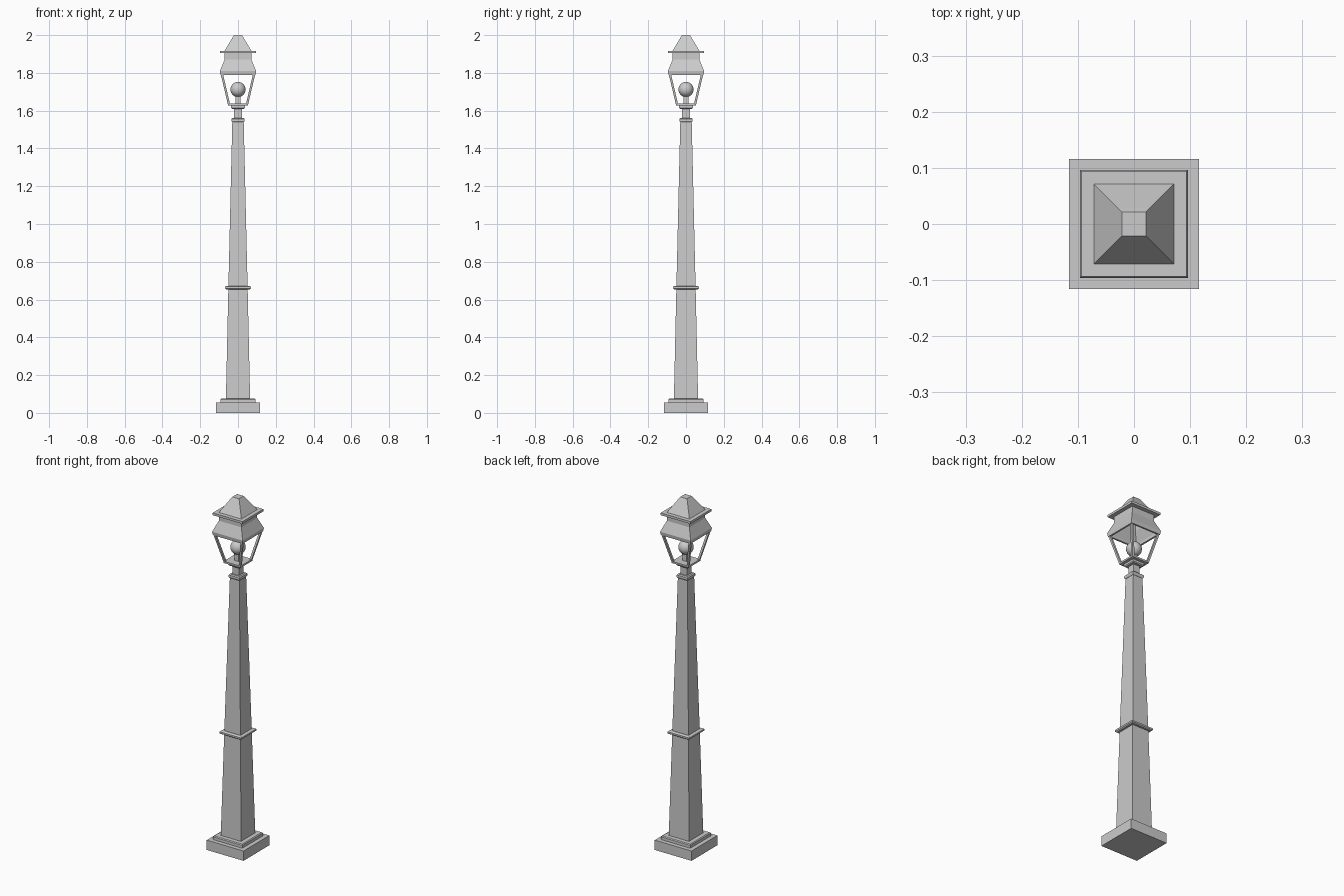
import bpy, bmesh

if "Cube" in bpy.data.objects:
    bpy.data.objects.remove(bpy.data.objects["Cube"])

def square_lathe(name, profile, closed=False):
    """Sweep (half width, z) points around a square; closed=True makes a hollow ring."""
    bm = bmesh.new()
    corners = ((-1, -1), (1, -1), (1, 1), (-1, 1))
    rings = [[bm.verts.new((sx * h, sy * h, z)) for sx, sy in corners] for h, z in profile]
    pairs = list(zip(rings, rings[1:]))
    if closed:
        pairs.append((rings[-1], rings[0]))
    for a, b in pairs:
        for i in range(4):
            j = (i + 1) % 4
            bm.faces.new((a[i], a[j], b[j], b[i]))
    if not closed:
        bm.faces.new(rings[0][::-1])
        bm.faces.new(rings[-1])
    bmesh.ops.recalc_face_normals(bm, faces=bm.faces)
    mesh = bpy.data.meshes.new(name)
    bm.to_mesh(mesh)
    bm.free()
    ob = bpy.data.objects.new(name, mesh)
    bpy.context.collection.objects.link(ob)
    return ob

# Stepped base and tapered post with collars
square_lathe("base", [(0.116, 0), (0.116, 0.056)])
square_lathe("base_step", [(0.092, 0.056), (0.092, 0.072), (0.088, 0.077)])
square_lathe("post", [(0.064, 0.075), (0.051, 0.66), (0.03, 1.55)])
square_lathe("post_collar", [(0.062, 0.654), (0.068, 0.659), (0.068, 0.668), (0.062, 0.672)])
square_lathe("post_cap", [(0.031, 1.54), (0.035, 1.546), (0.035, 1.557), (0.03, 1.562)])
square_lathe("neck", [(0.02, 1.56), (0.02, 1.612)])

# Lantern floor
square_lathe("lantern_floor_molding", [(0.032, 1.61), (0.036, 1.615), (0.036, 1.627)])
square_lathe("lantern_floor", [(0.053, 1.627), (0.053, 1.637)])

# Bulb and holder
square_lathe("bulb_holder", [(0.013, 1.635), (0.013, 1.685)])
bpy.ops.mesh.primitive_uv_sphere_add(segments=24, ring_count=14, radius=0.04, location=(0, 0, 1.712))
bpy.context.object.name = "bulb"
bpy.ops.object.shade_smooth()

# Four leaning corner bars
bar = square_lathe("corner_bars", [(0.006, 1.63), (0.006, 1.80)])
for v in bar.data.vertices:
    offset = 0.047 if v.co.z < 1.7 else 0.087
    v.co.x += offset
    v.co.y += offset
mirror = bar.modifiers.new("mirror", 'MIRROR')
mirror.use_axis = (True, True, False)
mirror.mirror_object = None

# Hollow flared hood, eave plate and pyramid roof
square_lathe("lantern_hood", [(0.093, 1.79), (0.096, 1.81), (0.071, 1.87), (0.071, 1.906),
                              (0.063, 1.906), (0.063, 1.868), (0.086, 1.808), (0.083, 1.79)], closed=True)
square_lathe("eave_plate", [(0.094, 1.904), (0.094, 1.917)])
square_lathe("roof", [(0.071, 1.917), (0.0285, 1.988), (0.021, 2.0)])
